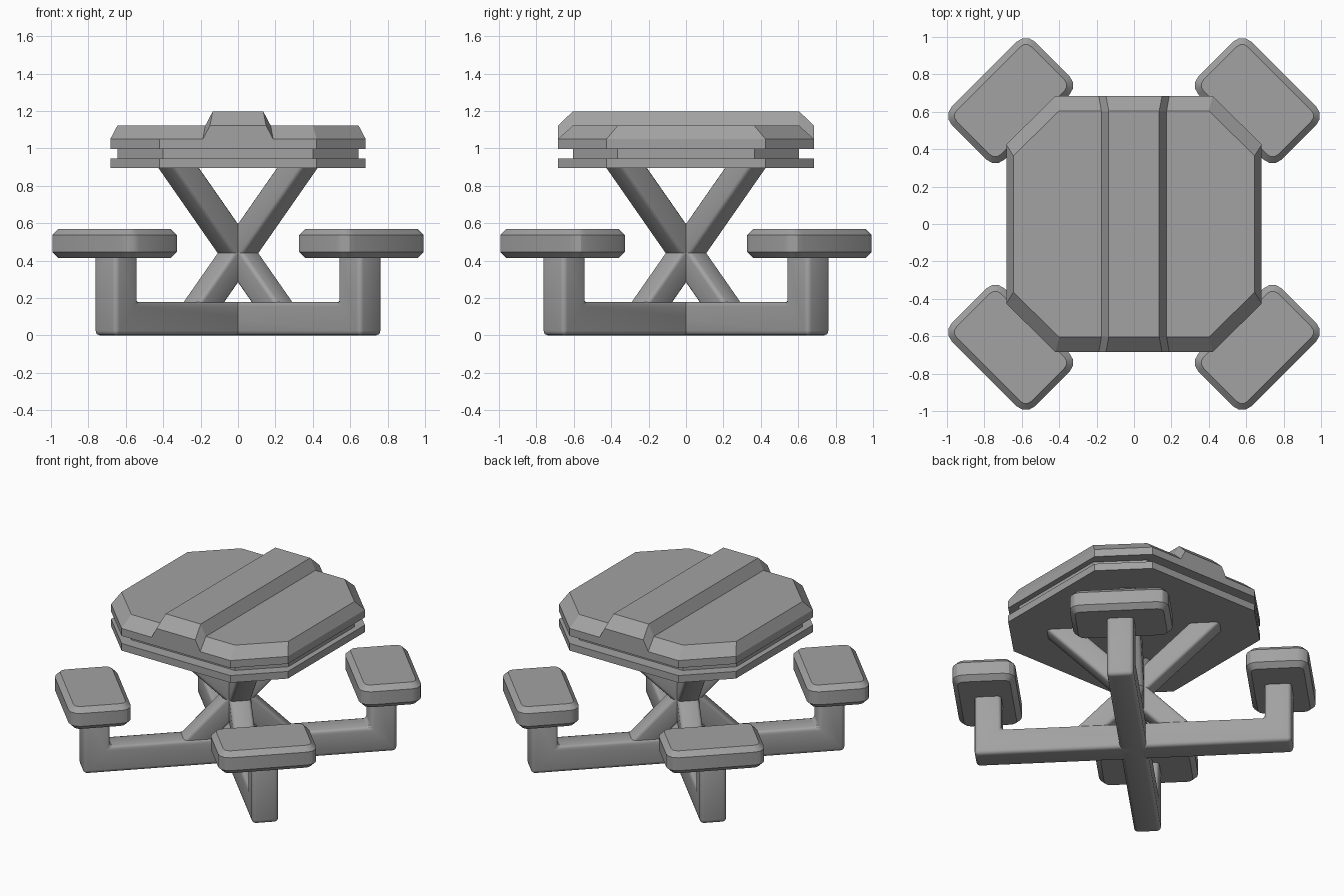
import bpy, bmesh
from math import pi
from mathutils import Matrix

cube = bpy.data.objects.get("Cube")
if cube:
    bpy.data.objects.remove(cube, do_unlink=True)

grey = bpy.data.materials.new("mid_grey")
grey.use_nodes = True
grey.diffuse_color = (0.36, 0.36, 0.36, 1)
grey.node_tree.nodes["Principled BSDF"].inputs["Base Color"].default_value = grey.diffuse_color


def finish(name, bm, angle=0.0, smooth=False):
    """Turn about z, store as an object and shade."""
    bmesh.ops.recalc_face_normals(bm, faces=bm.faces)
    bm.transform(Matrix.Rotation(angle, 4, 'Z'))
    mesh = bpy.data.meshes.new(name)
    bm.to_mesh(mesh)
    bm.free()
    mesh.materials.append(grey)
    obj = bpy.data.objects.new(name, mesh)
    bpy.context.collection.objects.link(obj)
    if smooth:
        bpy.ops.object.select_all(action='DESELECT')
        obj.select_set(True)
        bpy.context.view_layer.objects.active = obj
        bpy.ops.object.shade_smooth_by_angle(angle=pi / 6)
    return obj


def bevel(bm, edges, size, segments):
    bmesh.ops.bevel(bm, geom=edges, offset=size, offset_type='OFFSET', segments=segments,
                    profile=0.5, affect='EDGES', clamp_overlap=True)


def loft(name, rings):
    """Closed solid through rings of matching points."""
    bm = bmesh.new()
    loops = [[bm.verts.new(p) for p in ring] for ring in rings]
    n = len(loops[0])
    for a, b in zip(loops, loops[1:]):
        for i in range(n):
            j = (i + 1) % n
            bm.faces.new((a[i], a[j], b[j], b[i]))
    bm.faces.new(loops[0])
    bm.faces.new(loops[-1])
    return finish(name, bm)


def octagon(x, y, cx, cy, z):
    """Octagon of half sizes x, y whose straight sides end at cx and cy."""
    quarter = [(x, cy), (cx, y)]
    pts = quarter + [(-a, b) for a, b in quarter[::-1]]
    pts += [(-a, -b) for a, b in pts]
    return [(a, b, z) for a, b in pts]


def beam(name, profile, width, angle, size):
    """Rounded beam: upright profile given thickness."""
    bm = bmesh.new()
    face = bm.faces.new([bm.verts.new((r, -width / 2, z)) for r, z in profile])
    new = bmesh.ops.extrude_face_region(bm, geom=[face])["geom"]
    bmesh.ops.translate(bm, vec=(0, width, 0),
                        verts=[v for v in new if isinstance(v, bmesh.types.BMVert)])
    bmesh.ops.recalc_face_normals(bm, faces=bm.faces)
    bevel(bm, bm.edges[:], size, 3)
    return finish(name, bm, angle, True)


# Tabletop: lower plate, recessed band, chamfered upper plate
full = (0.683, 0.685, 0.42, 0.425)
inner = (0.645, 0.605, 0.40, 0.365)
loft("table_lower_plate", [octagon(*full, 0.895), octagon(*full, 0.945)])
loft("table_band", [octagon(*inner, 0.93), octagon(*inner, 1.01)])
loft("table_upper_plate", [octagon(*full, 0.998), octagon(*full, 1.05), octagon(*inner, 1.122)])


# Raised ridge along the middle of the tabletop
def ridge_section(y, low_x, low_z, high_x, high_z):
    return [(-low_x, y, low_z - 0.03), (low_x, y, low_z - 0.03), (low_x, y, low_z),
            (high_x, y, high_z), (-high_x, y, high_z), (-low_x, y, low_z)]


end, mid = (0.188, 1.05, 0.15, 1.122), (0.175, 1.122, 0.135, 1.198)
loft("table_ridge", [ridge_section(-0.685, *end), ridge_section(-0.605, *mid),
                     ridge_section(0.605, *mid), ridge_section(0.685, *end)])

# Crossed base beams with upturned ends, and crossed struts to the tabletop
half = [(0.837, 0.178), (0.837, 0.45), (1.007, 0.45), (1.007, 0)]
base = half + [(-r, z) for r, z in half[::-1]]
cross, half_cut = 0.44, 0.1
for i, side in enumerate(("first", "second")):
    beam(side + "_base_beam", base, 0.17, pi / 4 + i * pi / 2, 0.025)
for i in range(4):
    low, high = 0.08, 0.925
    r0, r1 = (low - cross) * 0.985, (high - cross) * 0.985
    beam(f"strut_{i + 1}", [(r0 - half_cut, low), (r0 + half_cut, low),
                            (r1 + half_cut, high), (r1 - half_cut, high)],
         0.14, pi / 4 + i * pi / 2, 0.022)

# Four rounded seats on the diagonals
for i, corner in enumerate(("back_left", "back_right", "front_right", "front_left")):
    bm = bmesh.new()
    bmesh.ops.create_cube(bm, size=1, matrix=Matrix.Translation((0.933, 0, 0.492))
                          @ Matrix.Diagonal((0.40, 0.63, 0.156, 1)))
    upright = [e for e in bm.edges if abs(e.verts[0].co.z - e.verts[1].co.z) > 0.1]
    bevel(bm, upright, 0.07, 3)
    rims = [e for e in bm.edges if abs(e.verts[0].co.z - e.verts[1].co.z) < 0.01]
    bevel(bm, rims, 0.033, 1)
    finish(corner + "_seat", bm, pi / 4 + i * pi / 2, True)
